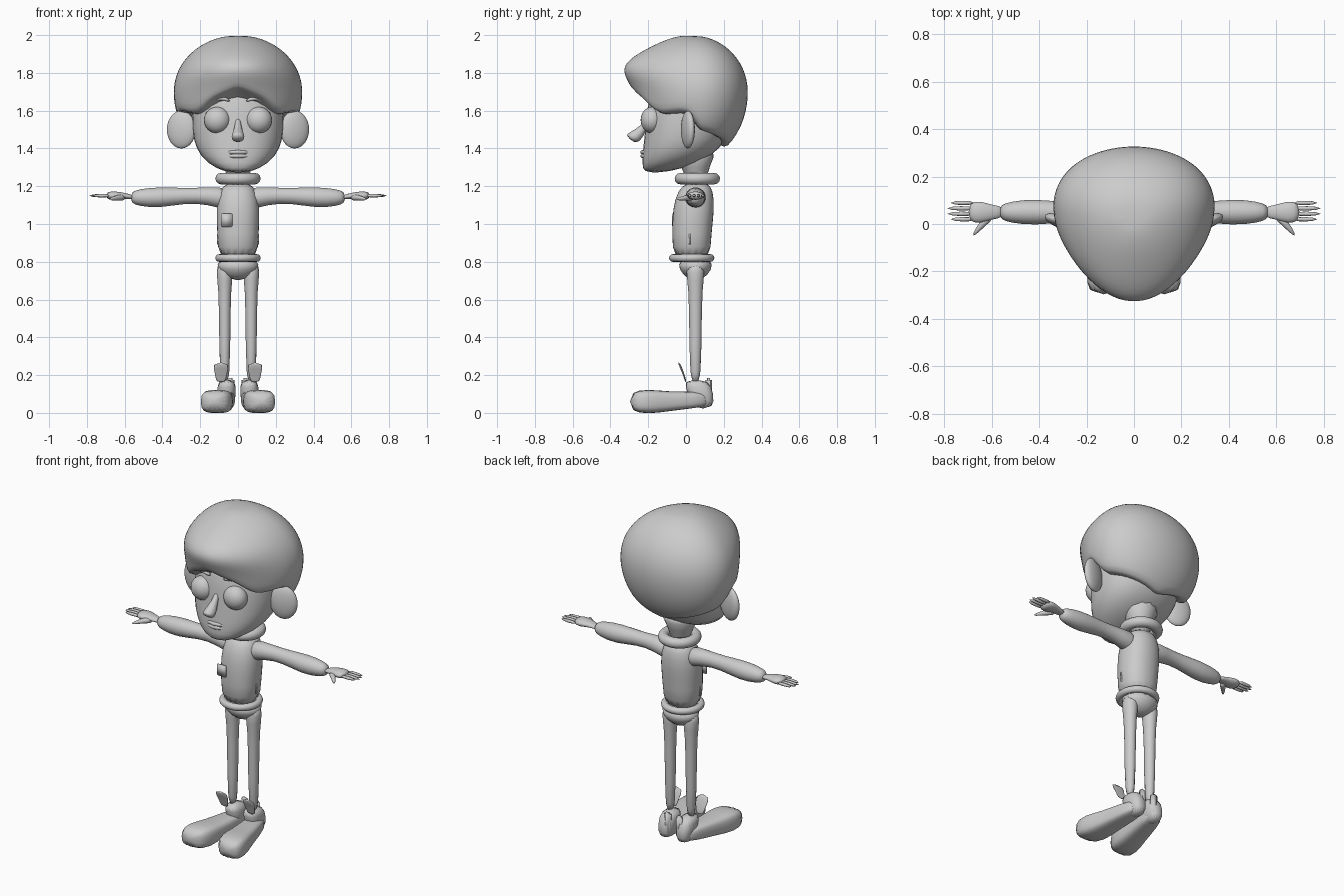
import bpy, bmesh
from math import sin, cos, pi, sqrt, exp, degrees, copysign
from mathutils import Vector, Matrix

default_cube = bpy.data.objects.get("Cube")
if default_cube:
    bpy.data.objects.remove(default_cube)

grey_level = 0.6
clay = bpy.data.materials.new("clay_grey")
clay.use_nodes = True
clay.diffuse_color = (grey_level, grey_level, grey_level, 1)
clay.node_tree.nodes["Principled BSDF"].inputs["Base Color"].default_value = clay.diffuse_color


def finish(name, bm, subdivide=False):
    """Turn a bmesh into a smooth shaded object."""
    bmesh.ops.recalc_face_normals(bm, faces=bm.faces)
    mesh = bpy.data.meshes.new(name)
    bm.to_mesh(mesh)
    bm.free()
    mesh.materials.append(clay)
    part = bpy.data.objects.new(name, mesh)
    bpy.context.collection.objects.link(part)
    for polygon in mesh.polygons:
        polygon.use_smooth = True
    if subdivide:
        part.modifiers.new("smooth", 'SUBSURF')


def skin(name, rings):
    """Bridge equal rings of points and cap both ends."""
    bm = bmesh.new()
    loops = [[bm.verts.new(point) for point in ring] for ring in rings]
    for lower, upper in zip(loops, loops[1:]):
        for i in range(len(lower)):
            bm.faces.new((lower[i - 1], lower[i], upper[i], upper[i - 1]))
    bm.faces.new(loops[0])
    bm.faces.new(loops[-1])
    finish(name, bm, subdivide=True)


def circle(count=16):
    return [(cos(2 * pi * i / count), sin(2 * pi * i / count)) for i in range(count)]


def loft(name, sections, axis='Z', side=1, offset=0.0, lean=0.0, ratio=1.0, square=1.0):
    """Each section is (place along axis, centre, radius); ratio flattens it."""
    rings = []
    for place, centre, radius in sections:
        ring = []
        for c, s in circle():
            u = radius * copysign(abs(c) ** square, c) + offset + lean * place
            v = radius * ratio * copysign(abs(s) ** square, s) + centre
            x, y, z = {'X': (place, u, v), 'Y': (u, place, v), 'Z': (u, v, place)}[axis]
            ring.append((side * x, y, z))
        rings.append(ring)
    skin(name, rings)


def tube(name, points, side=1):
    """Round tube through (x, y, z, radius) points."""
    path = [Vector((side * x, y, z)) for x, y, z, radius in points]
    turn = (path[-1] - path[0]).to_track_quat('Z', 'Y')
    skin(name, [[centre + turn @ Vector((c, s, 0)) * point[-1] for c, s in circle(12)]
                for centre, point in zip(path, points)])


def placement(centre, size, turn):
    return Matrix.Translation(centre) @ Matrix.Rotation(turn, 4, 'Z') @ Matrix.Diagonal((*size, 1))


def ball(name, centre, radii, turn=0.0):
    bm = bmesh.new()
    bmesh.ops.create_uvsphere(bm, u_segments=24, v_segments=16, radius=1,
                              matrix=placement(centre, radii, turn))
    finish(name, bm)


def box(name, centre, size, turn=0.0):
    bm = bmesh.new()
    bmesh.ops.create_cube(bm, size=1, matrix=placement(centre, size, turn))
    bmesh.ops.bevel(bm, geom=bm.edges[:], offset=min(size) / 3, segments=2, affect='EDGES')
    finish(name, bm)


def roll(name, centre, radius, thickness):
    """Rolled band of cloth around the body."""
    bpy.ops.mesh.primitive_torus_add(location=centre, major_radius=radius, minor_radius=thickness)
    part = bpy.context.object
    part.name = name
    part.data.materials.append(clay)
    bpy.ops.object.shade_smooth()


# Hair: an egg shaped cap with a forward quiff, trimmed along a fringe line
fringe = [(0, 1.72), (30, 1.66), (50, 1.58), (88, 1.6), (98, 1.5), (180, 1.4)]


def fringe_height(angle):
    for (a, low), (b, high) in zip(fringe, fringe[1:]):
        if angle <= b:
            return low + (high - low) * (angle - a) / (b - a)
    return high


def hair_ring(rise, scale=1.0):
    ring = []
    for c, s in circle(40):
        low = fringe_height(abs(degrees(Vector((c, s)).angle_signed(Vector((1, 0))))))
        z = low + (2 - low) * rise
        reach = (z - 1.7) / (0.3 if z > 1.7 else 0.38)
        width = sqrt(1 - reach * reach) * scale
        quiff = 0.09 * max(c, 0) * exp(-((z - 1.84) / 0.1) ** 2)
        taper = 1 - 0.15 * c
        ring.append((0.34 * width * s * taper, 0.03 - 0.3 * width * c - quiff * scale, z))
    return ring


skin("hair", [hair_ring(0, 0.85)] + [hair_ring(sin(pi / 2 * step / 12)) for step in range(12)])

# Head, neck, nose and mouth: the jaw juts forward of the neck
loft("jaw", [(1.27, -.17, .06), (1.32, -.08, .17), (1.4, -.02, .23), (1.5, .01, .25),
             (1.65, .02, .25), (1.8, .03, .2)], ratio=.92, square=.9)
tube("neck", [(0, .06, 1.2, .05), (0, .05, 1.3, .07), (0, .05, 1.4, .14)])
tube("nose", [(0, -.18, 1.58, .01), (0, -.23, 1.5, .02), (0, -.27, 1.46, .04), (0, -.3, 1.45, .03)])
for lip, z in (("upper_lip", 1.38), ("lower_lip", 1.36)):
    tube(lip, [(-.07, -.21, z, .005), (0, -.24, z, .015), (.07, -.21, z, .005)])

# Shirt, collar, hem and trouser seat
loft("shirt", [(.8, .03, .11), (.95, .03, .11), (1.08, .04, .12), (1.18, .05, .1), (1.22, .06, .06)],
     ratio=.95, square=.9)
roll("collar", (0, .06, 1.24), .09, .03)
roll("hem", (0, .03, .82), .1, .02)
box("chest_pocket", (-.06, -.07, 1.02), (.06, .01, .07))
loft("trouser_seat", [(.7, .05, .04), (.76, .05, .12), (.82, .05, .11)], ratio=.8)

for side, label in ((1, "left_"), (-1, "right_")):
    # Eye, eyebrow and ear
    ball(label + "eye", (side * .11, -.18, 1.55), (.07, .06, .07))
    tube(label + "eyebrow", [(.04, -.2, 1.65, .01), (.1, -.21, 1.68, .015), (.19, -.16, 1.63, .008)], side)
    ball(label + "ear", (side * .3, .01, 1.5), (.08, .03, .1), side * .3)

    # Sleeve, hand, fingers and thumb
    loft(label + "sleeve", [(.04, 1.13, .07), (.16, 1.15, .045), (.28, 1.15, .04), (.42, 1.14, .058),
                            (.52, 1.14, .046), (.57, 1.14, .03)], 'X', side, offset=.05)
    loft(label + "hand", [(.55, 1.14, .025), (.6, 1.15, .03), (.65, 1.15, .05), (.7, 1.15, .04)],
         'X', side, offset=.05, ratio=.5)
    for finger in range(4):
        y = .02 + finger * .023
        tip = .8 - .015 * abs(finger - 1.5)
        tube(f"{label}finger_{finger}", [(.67, y, 1.15, .012), (tip, y, 1.15, .008)], side)
    tube(label + "thumb", [(.6, .04, 1.14, .02), (.64, 0, 1.14, .015), (.68, -.05, 1.13, .006)], side)

    # Leg and side pocket
    loft(label + "leg", [(.1, .05, .03), (.6, .05, .03), (.7, .05, .04), (.8, .05, .05)],
         side=side, offset=.07, ratio=1.1)
    box(label + "side_pocket", (side * .1, .02, .92), (.02, .02, .07))

    # Shoe turned outward, with heel, heel tab and tongue
    loft(label + "shoe", [(.13, .07, .04), (.05, .07, .06), (-.1, .06, .07), (-.2, .06, .09), (-.3, .06, .07)],
         'Y', side, offset=.08, lean=-.16, ratio=.75, square=.6)
    loft(label + "shoe_heel", [(.02, .09, .04), (.1, .08, .05), (.18, .05, .05)],
         side=side, offset=.06, ratio=1.4, square=.8)
    box(label + "heel_tab", (side * .04, .12, .12), (.04, .03, .13), side * .3)
    loft(label + "shoe_tongue", [(.16, 0, .025), (.2, -.01, .03), (.27, -.04, .05)],
         side=side, offset=.09, ratio=.15, square=.6)
